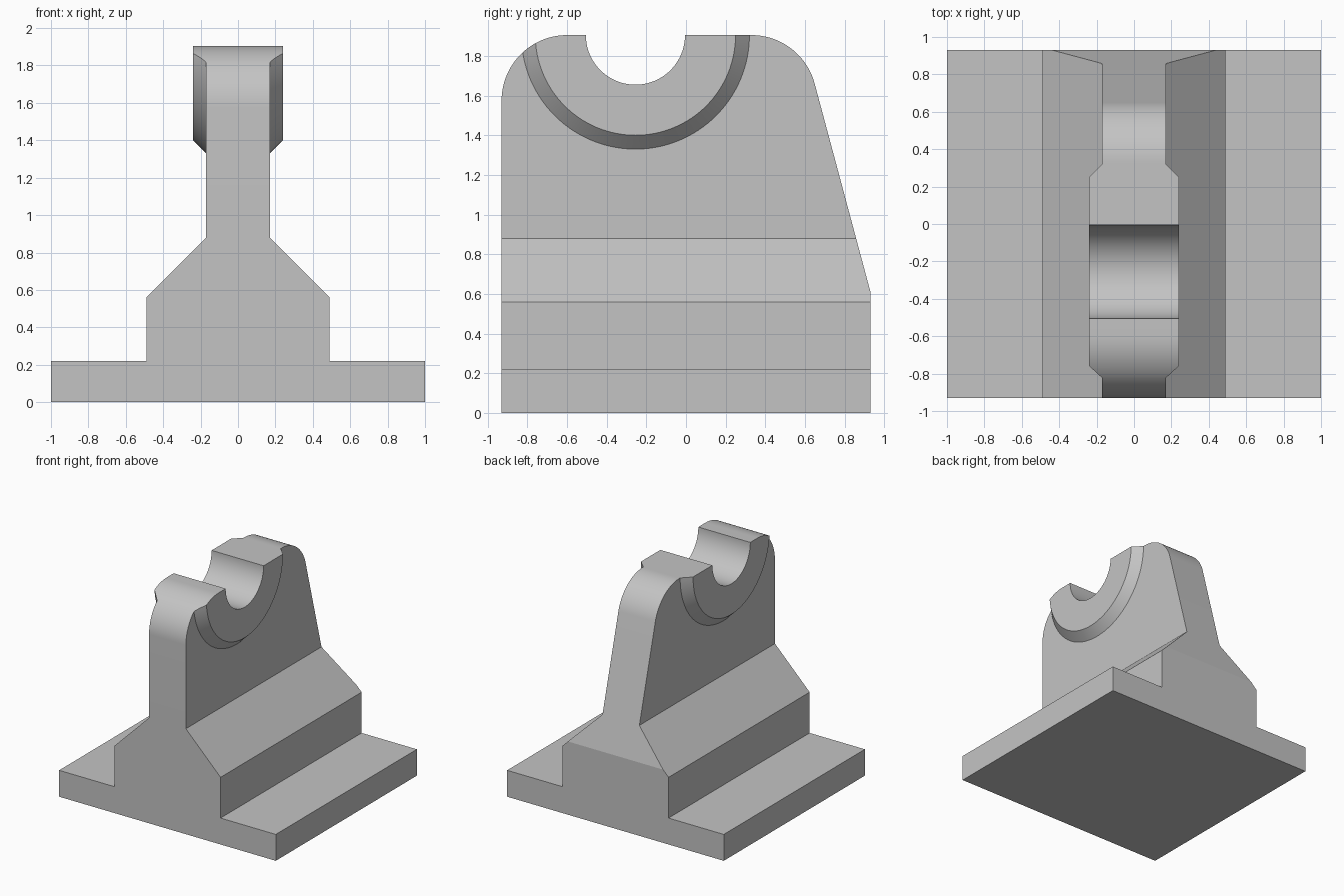
import bpy, bmesh
from math import sin, cos, tan, radians, pi
from mathutils import Matrix

if "Cube" in bpy.data.objects:
    bpy.data.objects.remove(bpy.data.objects["Cube"], do_unlink=True)

TOP = 1.905                  # flat top height, also the bore axis
DEPTH = 0.93                 # half of the front-to-back length
WEB, RIB = 0.17, 0.49        # half widths of the upright and its foot
BOSS, BOSS_R = 0.24, 0.505   # half width and face radius of the collar
BORE_Y, BORE_R = -0.255, 0.25
ROUND = 0.33                 # corner rounding of the upright
SLOPE = radians(15)          # lean of the back edge

grey = bpy.data.materials.new("plain grey")
grey.use_nodes = True
grey.diffuse_color = (0.55, 0.55, 0.55, 1)
grey.node_tree.nodes["Principled BSDF"].inputs["Base Color"].default_value = grey.diffuse_color


def make_object(name, bm):
    bmesh.ops.recalc_face_normals(bm, faces=bm.faces)
    mesh = bpy.data.meshes.new(name)
    bm.to_mesh(mesh)
    bm.free()
    mesh.materials.append(grey)
    obj = bpy.data.objects.new(name, mesh)
    bpy.context.collection.objects.link(obj)
    return obj


def prism(name, points, half, axis):
    """Extrude a (horizontal, z) outline along x or y, centred on the origin."""
    bm = bmesh.new()
    along_x = axis == "x"
    verts = [bm.verts.new((-half, h, z) if along_x else (h, -half, z)) for h, z in points]
    face = bm.faces.new(verts)
    new = bmesh.ops.extrude_face_region(bm, geom=[face])["geom"]
    move = (2 * half, 0, 0) if along_x else (0, 2 * half, 0)
    bmesh.ops.translate(bm, vec=move, verts=[g for g in new if isinstance(g, bmesh.types.BMVert)])
    return make_object(name, bm)


def lathe(name, rings, y, z, segments=128):
    """Solid of revolution about an x-parallel axis from (x, radius) rings."""
    bm = bmesh.new()
    loops = []
    for x, r in rings:
        loops.append([bm.verts.new((x, y + r * cos(2 * pi * i / segments),
                                    z + r * sin(2 * pi * i / segments))) for i in range(segments)])
    for a, b in zip(loops, loops[1:]):
        for i in range(segments):
            j = (i + 1) % segments
            bm.faces.new((a[i], a[j], b[j], b[i]))
    bm.faces.new(loops[0])
    bm.faces.new(loops[-1])
    return make_object(name, bm)


def arc(y, z, r, start, end, steps=24):
    angles = [start + (end - start) * i / steps for i in range(steps + 1)]
    return [(y + r * cos(a), z + r * sin(a)) for a in angles]


def combine(target, tool, operation):
    mod = target.modifiers.new(operation.lower(), "BOOLEAN")
    mod.operation, mod.solver, mod.object = operation, "EXACT", tool
    bpy.context.view_layer.objects.active = target
    bpy.ops.object.modifier_apply(modifier=mod.name)
    bpy.data.objects.remove(tool, do_unlink=True)


# Base plate, stepped foot and upright as one long section
half_section = [(1, 0), (1, 0.22), (RIB, 0.22), (RIB, 0.56), (WEB, 0.88), (WEB, TOP + 0.3)]
section = half_section + [(-x, z) for x, z in reversed(half_section)]
bracket = prism("bearing_bracket", section, DEPTH + 0.3, "y")

# Collar with chamfered rim on both sides of the upright
core_r = BOSS_R + BOSS
collar = lathe("collar", [(-BOSS, BOSS_R), (0, core_r), (BOSS, BOSS_R)], BORE_Y, TOP)
combine(bracket, collar, "UNION")

# Side outline: rounded top corners and a leaning back edge
corner_z = TOP - ROUND
back_arc = arc(0.33, corner_z, ROUND, SLOPE, pi / 2)
front_arc = arc(ROUND - DEPTH, corner_z, ROUND, pi / 2, pi)
lean_z = back_arc[0][1] - (DEPTH - back_arc[0][0]) / tan(SLOPE)
outline = [(-DEPTH, -0.2), (DEPTH, -0.2), (DEPTH, lean_z)] + back_arc + front_arc
combine(bracket, prism("side_outline", outline, 1.3, "x"), "INTERSECT")

# Open half-round bore through the collar
bore = lathe("bore", [(-0.5, BORE_R), (0.5, BORE_R)], BORE_Y, TOP)
combine(bracket, bore, "DIFFERENCE")

# Smooth curves, sharp edges
bpy.ops.object.select_all(action="DESELECT")
bracket.select_set(True)
bpy.context.view_layer.objects.active = bracket
bpy.ops.object.shade_smooth_by_angle(angle=radians(12))
